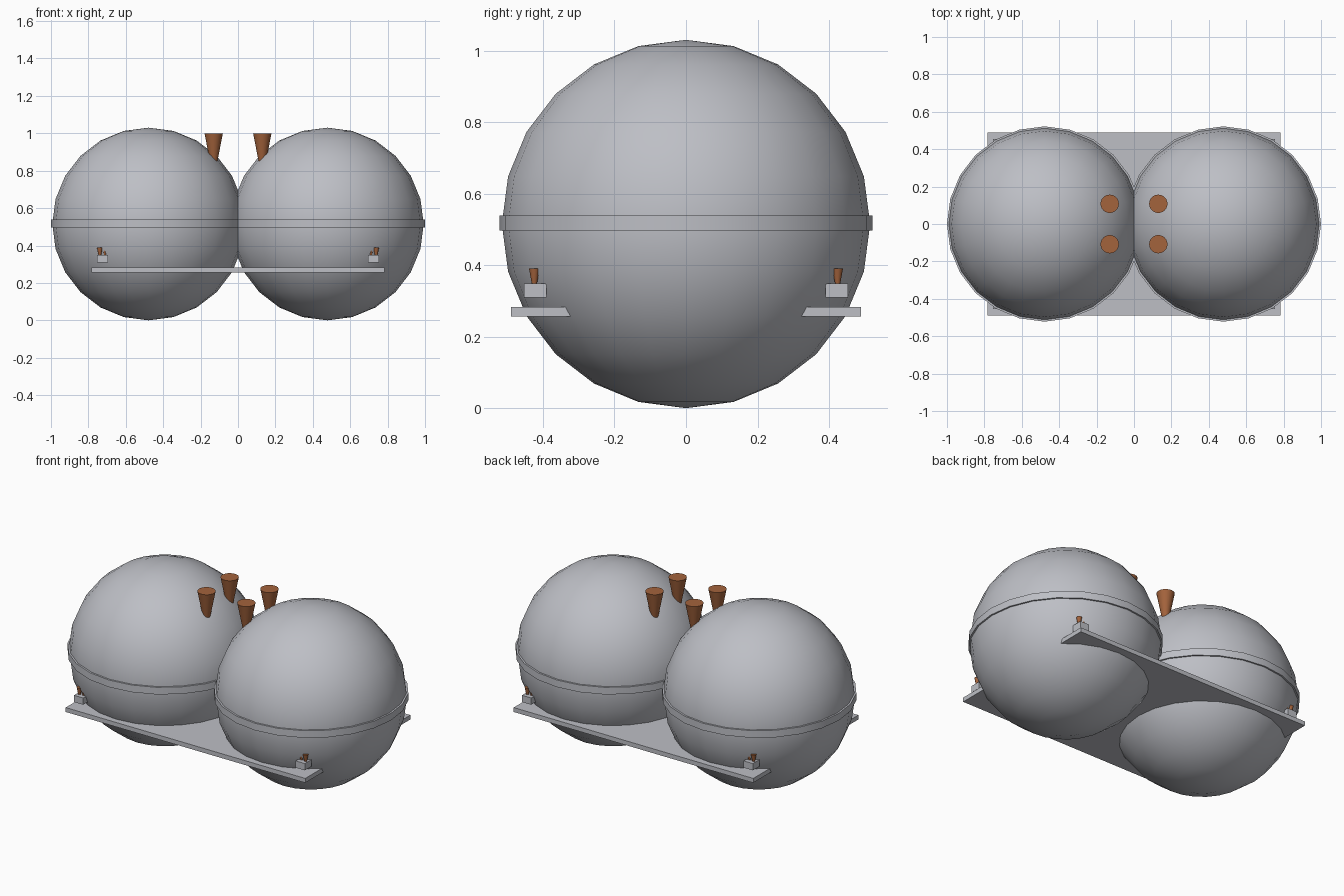
import bpy
import math

cube = bpy.data.objects.get("Cube")
if cube:
    bpy.data.objects.remove(cube, do_unlink=True)


def make_material(name, color):
    mat = bpy.data.materials.new(name)
    mat.use_nodes = True
    mat.diffuse_color = color
    mat.node_tree.nodes["Principled BSDF"].inputs["Base Color"].default_value = color
    return mat


grey = make_material("light grey metal", (0.51, 0.52, 0.56, 1))
copper = make_material("copper brown", (0.37, 0.125, 0.045, 1))


def finish(name, mat, angle=None):
    obj = bpy.context.object
    obj.name = name
    obj.data.materials.append(mat)
    if angle:
        bpy.ops.object.shade_smooth_by_angle(angle=math.radians(angle))
    return obj


def box(name, center, size):
    bpy.ops.mesh.primitive_cube_add(size=1, location=center)
    obj = finish(name, grey)
    obj.scale = size


def nozzle(name, x, y, bottom, top, r_bottom, r_top):
    # Flared cone, wide end up
    bpy.ops.mesh.primitive_cone_add(
        vertices=24, radius1=r_bottom, radius2=r_top, depth=top - bottom,
        location=(x, y, (top + bottom) / 2))
    finish(name, copper, 40)


# Flat plate joining the two tanks
box("base_plate", (0, 0, 0.27), (1.565, 0.98, 0.026))

for side, sx in (("left", 1), ("right", -1)):
    # Round tank and its equator band
    center_x = 0.478 * sx
    bpy.ops.mesh.primitive_uv_sphere_add(
        segments=24, ring_count=12, radius=0.515, location=(center_x, 0, 0.515))
    finish(side + "_tank", grey, 40)
    bpy.ops.mesh.primitive_cylinder_add(
        vertices=24, radius=0.522, depth=0.042, location=(center_x, 0, 0.518))
    finish(side + "_band", grey, 40)

    for end, sy in (("front", -1), ("back", 1)):
        tag = side + "_" + end
        # Large nozzle on the tank top
        nozzle(tag + "_main_nozzle", 0.13 * sx, 0.108 * sy, 0.85, 1.0, 0.02, 0.049)
        # Corner block with small thruster nozzles
        box(tag + "_thruster_block", (0.724 * sx, 0.422 * sy, 0.329), (0.06, 0.063, 0.04))
        nozzle(tag + "_outer_thruster", 0.739 * sx, 0.424 * sy, 0.347, 0.39, 0.007, 0.015)
        nozzle(tag + "_inner_thruster", 0.711 * sx, 0.424 * sy, 0.347, 0.39, 0.005, 0.011)
